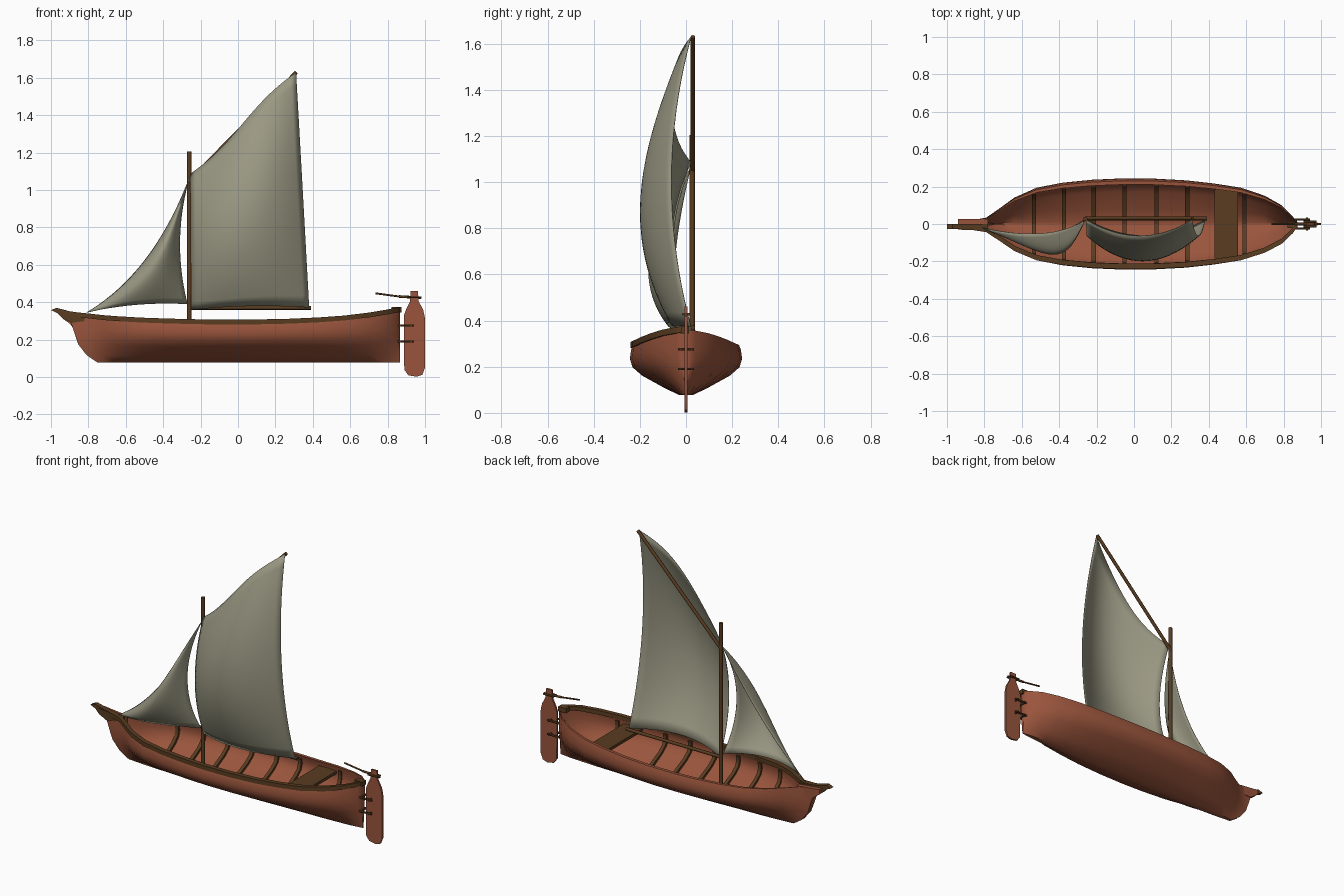
import bpy, math
from mathutils import Vector

if "Cube" in bpy.data.objects:
    bpy.data.objects.remove(bpy.data.objects["Cube"])


def material(name, c):
    m = bpy.data.materials.new(name)
    m.diffuse_color = (*c, 1)
    m.use_nodes = True
    m.node_tree.nodes["Principled BSDF"].inputs["Base Color"].default_value = m.diffuse_color
    return m


RED = material("painted_wood", (0.32, 0.09, 0.045))
BROWN = material("dark_wood", (0.10, 0.045, 0.015))
CLOTH = material("sail_cloth", (0.33, 0.32, 0.23))


def make(name, verts, faces, mat, smooth=35):
    me = bpy.data.meshes.new(name)
    me.from_pydata([tuple(v) for v in verts], [], faces)
    me.validate()
    me.materials.append(mat)
    ob = bpy.data.objects.new(name, me)
    bpy.context.collection.objects.link(ob)
    bpy.ops.object.select_all(action='DESELECT')
    ob.select_set(True)
    bpy.context.view_layer.objects.active = ob
    bpy.ops.object.mode_set(mode='EDIT')
    bpy.ops.mesh.select_all(action='SELECT')
    bpy.ops.mesh.remove_doubles(threshold=0.0003)
    bpy.ops.mesh.normals_make_consistent(inside=False)
    bpy.ops.object.mode_set(mode='OBJECT')
    bpy.ops.object.shade_smooth_by_angle(angle=math.radians(smooth))
    return ob


def loft(name, rings, mat, smooth=35):
    """Skin closed rings and cap both ends."""
    n = len(rings[0])
    verts = [p for r in rings for p in r]
    faces = [(i * n + j, i * n + (j + 1) % n, (i + 1) * n + (j + 1) % n, (i + 1) * n + j)
             for i in range(len(rings) - 1) for j in range(n)]
    faces += [tuple(range(n)), tuple(range(len(verts) - n, len(verts)))]
    return make(name, verts, faces, mat, smooth)


def rod(name, a, b, r, mat, sides=8):
    a, b = Vector(a), Vector(b)
    q = (b - a).to_track_quat('Z', 'Y')
    ring = [q @ Vector((r * math.cos(t), r * math.sin(t), 0))
            for t in (2 * math.pi * k / sides for k in range(sides))]
    return loft(name, [[a + p for p in ring], [b + p for p in ring]], mat, 50)


def plate(name, profile, y0, y1, mat):
    return loft(name, [[(x, y, z) for x, z in profile] for y in (y0, y1)], mat)


def box(name, x0, x1, y0, y1, z0, z1, mat):
    return plate(name, [(x0, z0), (x1, z0), (x1, z1), (x0, z1)], y0, y1, mat)


# Hull plan: x, breadth factor, sheer height
PLAN = [(-0.94, 0.08, 0.338), (-0.86, 0.09, 0.332), (-0.79, 0.14, 0.325), (-0.72, 0.34, 0.317),
        (-0.64, 0.58, 0.311), (-0.52, 0.80, 0.304), (-0.38, 0.91, 0.299), (-0.22, 0.975, 0.295),
        (-0.08, 1.0, 0.293), (0.1, 1.0, 0.294), (0.28, 0.96, 0.298), (0.43, 0.89, 0.305),
        (0.57, 0.80, 0.315), (0.70, 0.62, 0.331), (0.79, 0.41, 0.346), (0.85, 0.16, 0.357),
        (0.865, 0.06, 0.36)]
# Hull levels: half breadth, height fraction, bow x
LEVELS = [(0.03, 0.0, -0.75), (0.10, 0.16, -0.81), (0.19, 0.39, -0.855), (0.232, 0.56, -0.87),
          (0.243, 0.73, -0.885), (0.238, 0.90, -0.90), (0.230, 1.0, -0.94)]


def plan(x, col):
    for a, b in zip(PLAN, PLAN[1:]):
        if x <= b[0]:
            t = max(0, (x - a[0]) / (b[0] - a[0]))
            return a[col] + (b[col] - a[col]) * t
    return PLAN[-1][col]


def half_section(x, inset=0.0):
    pts = []
    for w, f, xb in LEVELS:
        px = max(x, xb)
        sheer = plan(x, 2)
        z = 0.077 + f * (sheer - 0.077)
        pts.append((px, max(0.001, w - inset) * plan(px, 1), z + inset * (1 - f)))
    return pts


def full_section(x, inset=0.0):
    h = half_section(x, inset)
    return [(a, -b, c) for a, b, c in reversed(h)] + h


# Hull shell: outer skin, inner skin and gunwale edge
rings = [full_section(p[0]) + full_section(p[0], 0.02)[::-1] for p in PLAN]
n = len(rings[0])
hull_faces = [(i * n + j, i * n + (j + 1) % n, (i + 1) * n + (j + 1) % n, (i + 1) * n + j)
              for i in range(len(rings) - 1) for j in range(n)]
m = n // 2
for base in (0, (len(rings) - 1) * n):
    hull_faces.append(tuple(base + k for k in range(m)))
make("hull", [p for r in rings for p in r], hull_faces, RED, 45)

# Dark rail along the near gunwale
rail = []
for x, f, s in PLAN:
    y = -0.228 * f
    rail.append([(x, y + dy, s + dz) for dy, dz in
                 ((-0.012, -0.012), (-0.012, 0.014), (0.016, 0.014), (0.016, -0.012))])
loft("gunwale_rail", rail, BROWN)

# Stem head, dark half longer than the painted half
plate("stem_head_dark", [(-1.0, 0.358), (-0.97, 0.37), (-0.9, 0.352), (-0.78, 0.335), (-0.78, 0.305),
                         (-0.89, 0.29), (-0.94, 0.315), (-0.965, 0.342)], -0.028, 0.0, BROWN)
plate("stem_head_painted", [(-0.94, 0.345), (-0.78, 0.328), (-0.78, 0.28), (-0.885, 0.275),
                            (-0.94, 0.315)], 0.0, 0.026, RED)
box("stern_cap", 0.82, 0.875, -0.022, 0.012, 0.345, 0.374, BROWN)

# Ribs following the inside of the hull
for k, x in enumerate((-0.535, -0.375, -0.215, -0.05, 0.12, 0.285, 0.59)):
    a, b = full_section(x, 0.016)[1:-1], full_section(x, 0.034)[1:-1]
    loft(f"rib_{k + 1}", [[(x - 0.011, p[1], p[2]), (x + 0.011, p[1], p[2]),
                           (x + 0.011, q[1], q[2]), (x - 0.011, q[1], q[2])]
                          for p, q in zip(a, b)], BROWN)

# Seat
box("seat", 0.43, 0.555, -0.185, 0.185, 0.262, 0.28, BROWN)

# Mast and spars
rod("mast", (-0.26, 0.027, 0.085), (-0.26, 0.027, 1.205), 0.012, BROWN, 10)
rod("gaff", (-0.26, 0.03, 1.05), (0.312, 0.03, 1.63), 0.010, BROWN)
rod("boom", (-0.26, 0.03, 0.37), (0.39, 0.03, 0.37), 0.010, BROWN)


def arc(t):
    return 4 * t * (1 - t)


def sail(name, point, n=20):
    verts = [point(i / n, j / n) for j in range(n + 1) for i in range(n + 1)]
    w = n + 1
    faces = [(j * w + i, j * w + i + 1, (j + 1) * w + i + 1, (j + 1) * w + i)
             for j in range(n) for i in range(n)]
    ob = make(name, verts, faces, CLOTH, 60)
    sol = ob.modifiers.new("thickness", 'SOLIDIFY')
    sol.thickness, sol.offset = 0.003, 0


# Main sail, bellied towards the front
def main_point(u, v):
    foot = Vector((-0.25 + 0.63 * u, 0, 0.36 + 0.012 * u + 0.014 * arc(u)))
    head = Vector((-0.255 + 0.565 * u, 0, 1.085 + 0.545 * u - 0.02 * math.sin(2 * math.pi * u)))
    p = foot.lerp(head, v)
    p.y = 0.022 - 0.085 * (arc(u) + arc(v)) - 0.05 * arc(u) * arc(v)
    return p


sail("main_sail", main_point)


# Jib, three-cornered with hollow edges
def jib_point(u, v):
    top = Vector((-0.262, 0.02, 1.06))
    luff = Vector((-0.81, -0.02, 0.345)).lerp(top, v) + Vector((0.04, -0.05, -0.075)) * arc(v)
    leech = Vector((-0.27, 0.02, 0.39)).lerp(top, v) + Vector((-0.045, -0.075, 0)) * arc(v)
    p = luff.lerp(leech, u)
    p.y -= arc(u) * (1 - v) * (0.08 + 0.26 * v)
    p.z += 0.02 * arc(u) * (1 - v)
    return p


sail("jib", jib_point)

# Rudder with tiller and hinge straps
plate("rudder", [(0.922, 0.46), (0.962, 0.46), (0.966, 0.405), (0.99, 0.36), (0.999, 0.32), (1.0, 0.05),
                 (0.985, 0.012), (0.955, 0.002), (0.91, 0.01), (0.889, 0.04), (0.887, 0.33),
                 (0.9, 0.365), (0.92, 0.405)], -0.006, 0.006, RED)
rod("tiller", (0.98, 0, 0.424), (0.86, 0, 0.431), 0.007, BROWN)
rod("tiller_handle", (0.86, 0, 0.431), (0.735, 0, 0.448), 0.005, BROWN)
for k, z in enumerate((0.19, 0.276)):
    for side in (-1, 1):
        rod(f"hinge_strap_{k}_{side}", (0.855, side * 0.024, z), (0.94, side * 0.024, z), 0.006, BROWN, 6)
    rod(f"hinge_pin_{k}", (0.925, -0.034, z), (0.925, 0.034, z), 0.006, BROWN, 6)
    rod(f"hinge_mount_{k}", (0.866, -0.03, z), (0.866, 0.03, z), 0.006, BROWN, 6)
for side in (-1, 1):
    rod(f"tiller_cheek_{side}", (0.905, side * 0.012, 0.427), (0.975, side * 0.012, 0.427), 0.006, BROWN, 6)
